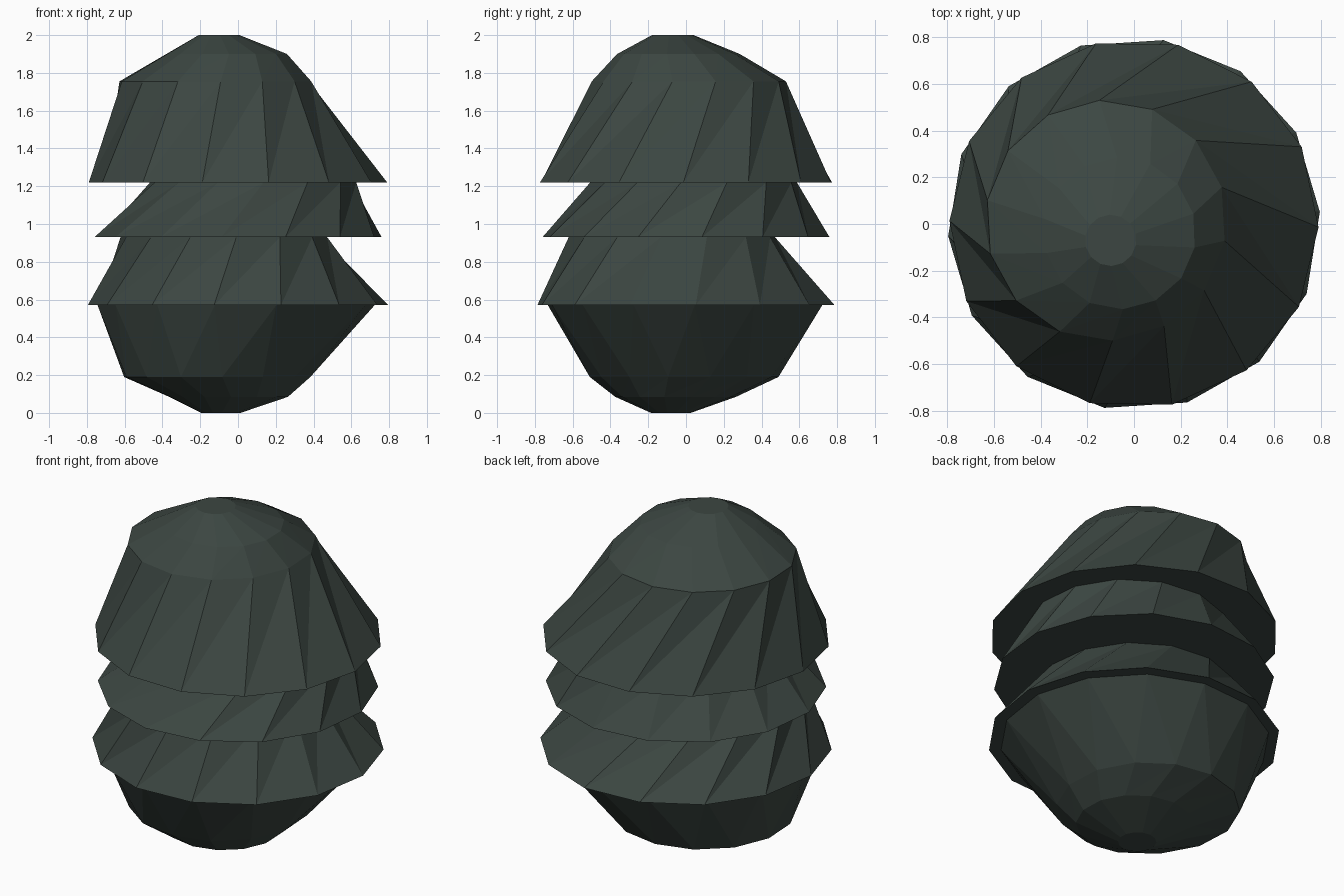
import bpy, bmesh
from math import cos, sin, radians, tau

if "Cube" in bpy.data.objects:
    bpy.data.objects.remove(bpy.data.objects["Cube"])

SIDES = 14

mat = bpy.data.materials.new("dark_green_grey")
mat.diffuse_color = (0.045, 0.062, 0.054, 1)
mat.use_nodes = True
mat.node_tree.nodes["Principled BSDF"].inputs["Base Color"].default_value = mat.diffuse_color


def tier(name, rings, cap_bottom=True, cap_top=True):
    """Stack of off-centre rings (x, y, z, radius, start angle), bottom first."""
    bm = bmesh.new()
    loops = []
    for x, y, z, r, start in rings:
        loops.append([bm.verts.new((x + r * cos(radians(start) + tau * i / SIDES),
                                    y + r * sin(radians(start) + tau * i / SIDES), z))
                      for i in range(SIDES)])
    for low, high in zip(loops, loops[1:]):
        for i in range(SIDES):
            j = (i + 1) % SIDES
            bm.faces.new((low[i], low[j], high[j]))
            bm.faces.new((low[i], high[j], high[i]))
    if cap_bottom:
        bm.faces.new(loops[0][::-1])
    if cap_top:
        bm.faces.new(loops[-1])
    mesh = bpy.data.meshes.new(name)
    bm.to_mesh(mesh)
    bm.free()
    mesh.materials.append(mat)
    obj = bpy.data.objects.new(name, mesh)
    bpy.context.collection.objects.link(obj)


# rounded underside
tier("rounded_base", [
    (-0.09, -0.08, 0.0, 0.105, 15),
    (-0.05, -0.055, 0.085, 0.32, 15),
    (-0.11, -0.01, 0.19, 0.50, 16),
    (-0.01, -0.005, 0.57, 0.735, 4),
], cap_top=False)

# two overhanging skirts, closed from above by the next tier
tier("lower_skirt", [
    (0, 0, 0.57, 0.797, -22),
    (-0.075, -0.075, 0.93, 0.55, -6),
], cap_top=False)
tier("middle_skirt", [
    (0, 0, 0.93, 0.765, -19.4),
    (0.08, 0.04, 1.22, 0.55, -7),
], cap_top=False)

# domed cap
tier("top_dome", [
    (0, 0, 1.22, 0.79, -1),
    (-0.12, 0.015, 1.755, 0.515, 16),
    (-0.06, -0.04, 1.90, 0.325, 15),
    (-0.1, -0.07, 2.0, 0.11, 15),
])
